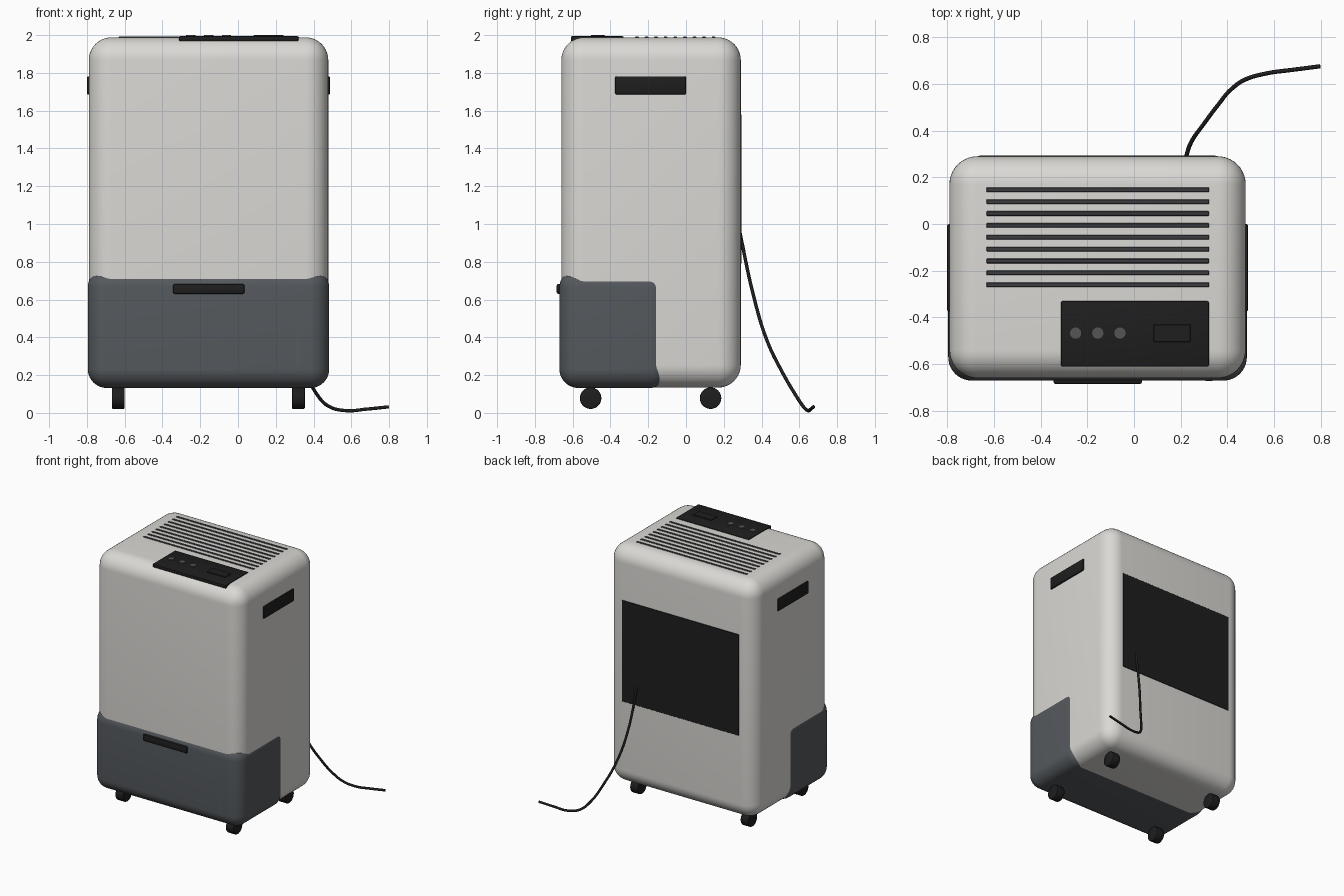
import bpy, math

if "Cube" in bpy.data.objects:
    bpy.data.objects.remove(bpy.data.objects["Cube"])


def material(name, rgb):
    m = bpy.data.materials.new(name)
    m.diffuse_color = (*rgb, 1)
    m.use_nodes = True
    m.node_tree.nodes["Principled BSDF"].inputs["Base Color"].default_value = m.diffuse_color
    return m


SHELL = material("warm_white_plastic", (0.70, 0.69, 0.66))
SLATE = material("slate_plastic", (0.09, 0.10, 0.11))
BLACK = material("black_plastic", (0.013, 0.013, 0.013))
SLOT = material("slot_grey", (0.045, 0.045, 0.05))
KNOB = material("button_grey", (0.09, 0.09, 0.09))


def finish(ob, name, mat, bevel=0, segments=2):
    ob.name = name
    ob.data.materials.append(mat)
    if bevel:
        mod = ob.modifiers.new("round", "BEVEL")
        mod.width, mod.segments = bevel, segments
        mod.limit_method, mod.angle_limit = "ANGLE", math.radians(40)
        bpy.ops.object.modifier_apply(modifier=mod.name)
    bpy.ops.object.shade_smooth_by_angle(angle=math.radians(35))
    return ob


def box(name, x, y, z, mat, bevel=0, segments=2):
    lo, hi = zip(x, y, z)
    bpy.ops.mesh.primitive_cube_add(size=1, location=[(a + b) / 2 for a, b in zip(lo, hi)])
    ob = bpy.context.object
    ob.scale = [b - a for a, b in zip(lo, hi)]
    bpy.ops.object.transform_apply(location=False, rotation=False, scale=True)
    return finish(ob, name, mat, bevel, segments)


def cylinder(name, loc, radius, depth, mat, axis="z", bevel=0):
    rot = (0, math.pi / 2, 0) if axis == "x" else (0, 0, 0)
    bpy.ops.mesh.primitive_cylinder_add(vertices=32, radius=radius, depth=depth,
                                        location=loc, rotation=rot)
    return finish(bpy.context.object, name, mat, bevel)


# Rounded housing and the slightly larger water tank wrapped round its lower front
box("housing", (-0.79, 0.478), (-0.66, 0.29), (0.134, 1.988), SHELL, 0.12, 10)
box("water_tank", (-0.795, 0.483), (-0.67, -0.09), (0.132, 0.765), SLATE, 0.10, 10)
box("tank_handle", (-0.345, 0.035), (-0.685, -0.64), (0.63, 0.683), BLACK, 0.01)
box("water_level_window", (0.305, 0.335), (-0.671, -0.65), (0.25, 0.53), SLATE)

# Side grips
for side, x in (("left", (-0.80, -0.76)), ("right", (0.448, 0.488))):
    box(side + "_grip", x, (-0.375, 0.0), (1.685, 1.782), BLACK, 0.008)

# Outlet slots on the top
for i in range(9):
    y = -0.26 + i * 0.0508
    box(f"top_slot_{i + 1}", (-0.632, 0.322), (y - 0.01, y + 0.01), (1.975, 1.992), SLOT, 0.003, 1)

# Control panel with display and buttons
box("control_panel", (-0.312, 0.32), (-0.61, -0.33), (1.968, 1.994), BLACK, 0.006)
box("display", (0.083, 0.242), (-0.504, -0.43), (1.985, 2.0), BLACK, 0.002, 1)
for i in range(3):
    cylinder(f"button_{i + 1}", (-0.25 + i * 0.095, -0.467, 1.991), 0.024, 0.018, KNOB)

# Rear intake filter
box("rear_filter", (-0.662, 0.35), (0.27, 0.293), (0.79, 1.58), BLACK, 0.002, 1)

# Wheels
for end, y in (("front", -0.505), ("rear", 0.13)):
    for side, x in (("left", -0.634), ("right", 0.32)):
        cylinder(f"{end}_{side}_wheel", (x, y, 0.078), 0.057, 0.068, BLACK, "x", 0.006)

# Power cord drooping from the back to the floor
path = [(0.22, 0.28, 0.98), (0.25, 0.36, 0.61), (0.30, 0.43, 0.38), (0.36, 0.51, 0.215),
        (0.42, 0.58, 0.095), (0.48, 0.62, 0.035), (0.57, 0.645, 0.012),
        (0.68, 0.66, 0.02), (0.797, 0.675, 0.032)]
curve = bpy.data.curves.new("power_cord", "CURVE")
curve.dimensions = "3D"
curve.bevel_depth, curve.bevel_resolution = 0.009, 3
curve.use_fill_caps = True
spline = curve.splines.new("BEZIER")
spline.bezier_points.add(len(path) - 1)
for point, co in zip(spline.bezier_points, path):
    point.co = co
    point.handle_left_type = point.handle_right_type = "AUTO"
spline.resolution_u = 8
cord = bpy.data.objects.new("power_cord", curve)
bpy.context.collection.objects.link(cord)
curve.materials.append(BLACK)
